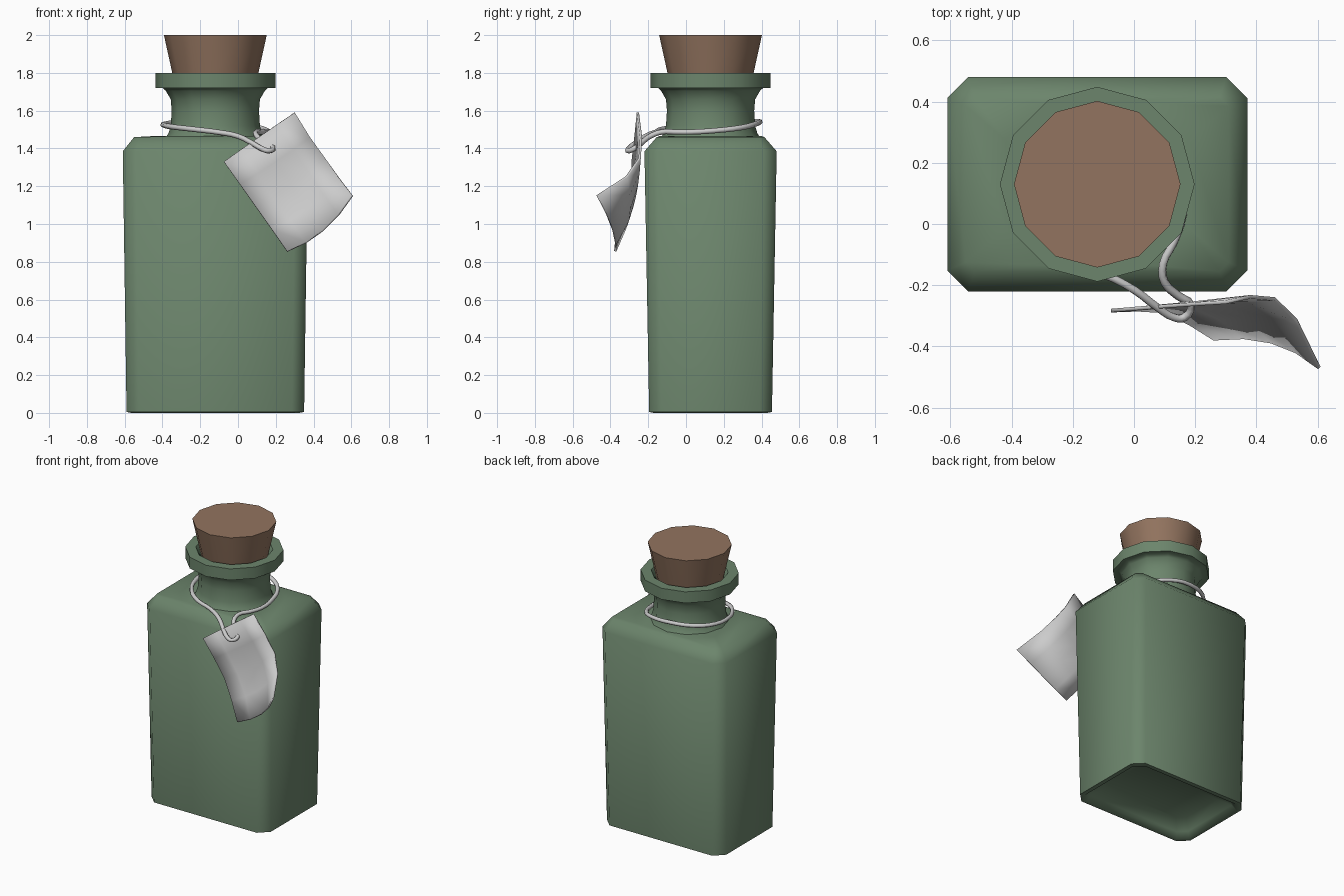
import bpy, bmesh, math
from mathutils import Vector

if "Cube" in bpy.data.objects:
    bpy.data.objects.remove(bpy.data.objects["Cube"])

CX, CY = -0.12, 0.13  # bottle axis


def material(name, rgb):
    m = bpy.data.materials.new(name)
    m.diffuse_color = (*rgb, 1)
    m.use_nodes = True
    m.node_tree.nodes["Principled BSDF"].inputs["Base Color"].default_value = m.diffuse_color
    return m


def finish(name, bm, mat=None, angle=50):
    bmesh.ops.recalc_face_normals(bm, faces=bm.faces)
    me = bpy.data.meshes.new(name)
    bm.to_mesh(me)
    bm.free()
    ob = bpy.data.objects.new(name, me)
    bpy.context.collection.objects.link(ob)
    if mat:
        me.materials.append(mat)
    bpy.ops.object.select_all(action='DESELECT')
    ob.select_set(True)
    bpy.context.view_layer.objects.active = ob
    bpy.ops.object.shade_smooth_by_angle(angle=math.radians(angle))
    return ob


def loft(rings, cap_start=True, cap_end=True):
    bm = bmesh.new()
    loops = [[bm.verts.new(p) for p in r] for r in rings]
    n = len(loops[0])
    for a, b in zip(loops, loops[1:]):
        for i in range(n):
            j = (i + 1) % n
            bm.faces.new((a[i], a[j], b[j], b[i]))
    if cap_start:
        bm.faces.new(loops[0])
    if cap_end:
        bm.faces.new(loops[-1])
    return bm


def chamfered(hx, hy, c, z):
    pts = [(hx, hy - c), (hx - c, hy), (c - hx, hy), (-hx, hy - c),
           (-hx, c - hy), (c - hx, -hy), (hx - c, -hy), (hx, c - hy)]
    return [(CX + x, CY + y, z) for x, y in pts]


def circle(r, z, n=12):
    return [(CX + r * math.cos(math.tau * i / n), CY + r * math.sin(math.tau * i / n), z)
            for i in range(n)]


green = material("green_glass", (0.15, 0.235, 0.15))
brown = material("cork_brown", (0.29, 0.175, 0.115))

# Body: tapered chamfered box with a hollow underside
finish("bottle_body", loft([
    chamfered(0.35, 0.205, 0.05, 0.09), chamfered(0.42, 0.275, 0.055, 0.04),
    chamfered(0.445, 0.30, 0.06, 0.0), chamfered(0.47, 0.325, 0.065, 0.005),
    chamfered(0.49, 0.35, 0.068, 1.385), chamfered(0.43, 0.285, 0.03, 1.46),
    chamfered(0.30, 0.265, 0.12, 1.467)]), green, 65)

# Neck with flared ends and a collar lip
neck = [(0.265, 1.455), (0.248, 1.48), (0.236, 1.52), (0.231, 1.60), (0.236, 1.66),
        (0.262, 1.705), (0.278, 1.72), (0.318, 1.72), (0.318, 1.80), (0.25, 1.80),
        (0.225, 1.76), (0.21, 1.68)]
finish("bottle_neck", loft([circle(r, z) for r, z in neck], False, False), green)

# Cork
finish("cork", loft([circle(0.20, 1.68), circle(0.228, 1.80), circle(0.272, 2.0)]), brown)

# Tag: curled sheet through three lengthwise lines
left = [(-.075, -.283, 1.33), (.01, -.28, 1.21), (.095, -.285, 1.09), (.18, -.325, .97), (.26, -.375, .855)]
mid = [(.11, -.268, 1.46), (.20, -.258, 1.33), (.285, -.26, 1.205), (.37, -.30, 1.08), (.45, -.385, .965)]
right = [(.30, -.255, 1.59), (.38, -.238, 1.46), (.46, -.245, 1.35), (.53, -.315, 1.25), (.605, -.47, 1.15)]
bm = bmesh.new()
rows = []
for a, b, c in zip(left, mid, right):
    a, b, c = Vector(a), Vector(b), Vector(c)
    rows.append([bm.verts.new(a * (1 - t) * (1 - 2 * t) + b * 4 * t * (1 - t) + c * t * (2 * t - 1))
                 for t in (0, .25, .5, .75, 1)])
for r, s in zip(rows, rows[1:]):
    for i in range(4):
        bm.faces.new((r[i], r[i + 1], s[i + 1], s[i]))
tag = finish("tag", bm)
solid = tag.modifiers.new("thickness", 'SOLIDIFY')
solid.thickness = 0.012
solid.offset = 0

# String: closed loop round the neck and through the tag
path = [(.185, -.265, 1.405), (.165, -.305, 1.387), (.13, -.305, 1.397), (.08, -.275, 1.425),
        (0, -.215, 1.465), (-.10, -.165, 1.485), (-.22, -.135, 1.50), (-.33, -.05, 1.512),
        (-.39, .08, 1.522), (-.385, .22, 1.53), (-.30, .34, 1.54), (-.15, .39, 1.542),
        (0, .37, 1.53), (.11, .29, 1.51), (.155, .16, 1.495), (.16, .03, 1.487),
        (.13, -.06, 1.487), (.095, -.13, 1.487), (.10, -.19, 1.465), (.145, -.235, 1.43)]
cu = bpy.data.curves.new("string", 'CURVE')
cu.dimensions = '3D'
cu.bevel_depth = 0.014
cu.bevel_resolution = 1
cu.resolution_u = 3
sp = cu.splines.new('BEZIER')
sp.bezier_points.add(len(path) - 1)
for p, co in zip(sp.bezier_points, path):
    p.co = co
    p.handle_left_type = p.handle_right_type = 'AUTO'
sp.use_cyclic_u = True
string = bpy.data.objects.new("string", cu)
bpy.context.collection.objects.link(string)
